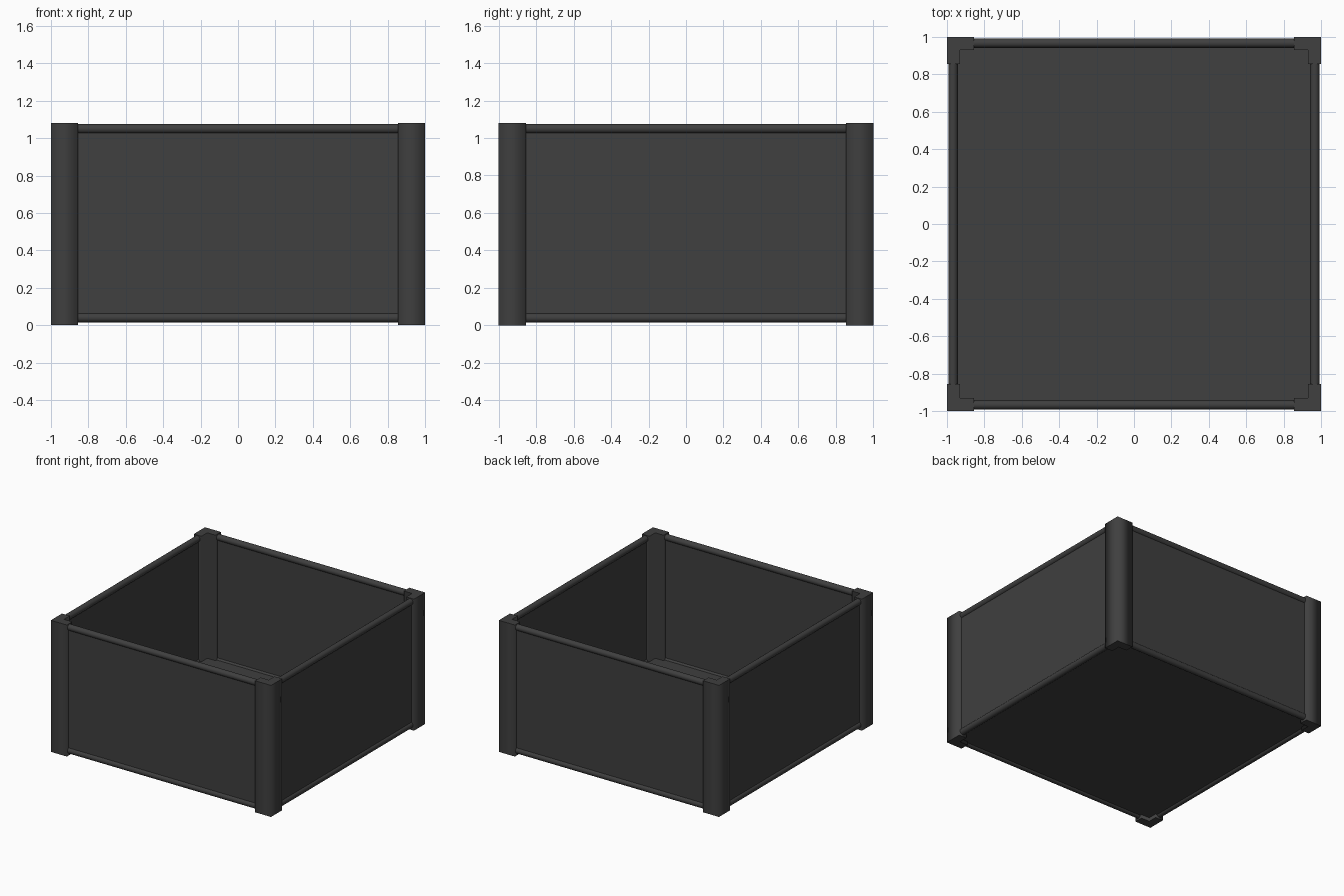
import bpy, bmesh
from math import pi, cos, sin
from mathutils import Matrix

if "Cube" in bpy.data.objects:
    bpy.data.objects.remove(bpy.data.objects["Cube"])

mat = bpy.data.materials.new("dark_grey")
mat.diffuse_color = (0.05, 0.05, 0.05, 1)
mat.use_nodes = True
mat.node_tree.nodes["Principled BSDF"].inputs["Base Color"].default_value = mat.diffuse_color

H = 1.08       # post height
ARM = 0.855    # where the post arms end
INNER = 0.93   # inside face of the posts
C = 0.967      # centre line of rails and panels
R = 0.025      # rail radius


def make(name, bm, turn=0):
    bmesh.ops.transform(bm, matrix=Matrix.Rotation(turn * pi / 2, 4, 'Z'), verts=bm.verts)
    bmesh.ops.recalc_face_normals(bm, faces=bm.faces)
    me = bpy.data.meshes.new(name)
    bm.to_mesh(me)
    bm.free()
    me.materials.append(mat)
    ob = bpy.data.objects.new(name, me)
    bpy.context.collection.objects.link(ob)


def prism(profile, to_3d, a, b, smooth=False):
    """Extrude a closed profile between a and b; soft sides, crisp caps."""
    bm = bmesh.new()
    lo = [bm.verts.new(to_3d(u, v, a)) for u, v in profile]
    hi = [bm.verts.new(to_3d(u, v, b)) for u, v in profile]
    n = len(profile)
    for i in range(n):
        j = (i + 1) % n
        bm.faces.new((lo[i], lo[j], hi[j], hi[i])).smooth = smooth
    for cap in (bm.faces.new(lo), bm.faces.new(hi)):
        for e in cap.edges:
            e.smooth = False
    return bm


def box(x0, x1, y0, y1, z0, z1):
    return prism([(x0, y0), (x1, y0), (x1, y1), (x0, y1)], lambda u, v, w: (u, v, w), z0, z1)


post = [(-1, -1), (-ARM, -1), (-ARM, -INNER), (-INNER, -INNER), (-INNER, -ARM), (-1, -ARM)]
circle = [(R * cos(i * pi / 8), R * sin(i * pi / 8)) for i in range(16)]

for k, side in enumerate(("front", "right", "back", "left")):
    # L-shaped corner post
    make(f"corner_post_{k + 1}", prism(post, lambda u, v, w: (u, v, w), 0, H, True), k)
    # wall panel
    make(side + "_panel", box(-0.95, 0.95, -C - 0.01, -C + 0.01, 0.04, 1.05), k)
    # round rails along the top and bottom of the wall
    for level, z in (("top", 1.05), ("bottom", 0.04)):
        make(f"{side}_{level}_rail",
             prism(circle, lambda u, v, w: (w, u - C, v + z), -0.94, 0.94, True), k)

# floor
make("floor", box(-C, C, -C, C, 0.03, 0.05))
